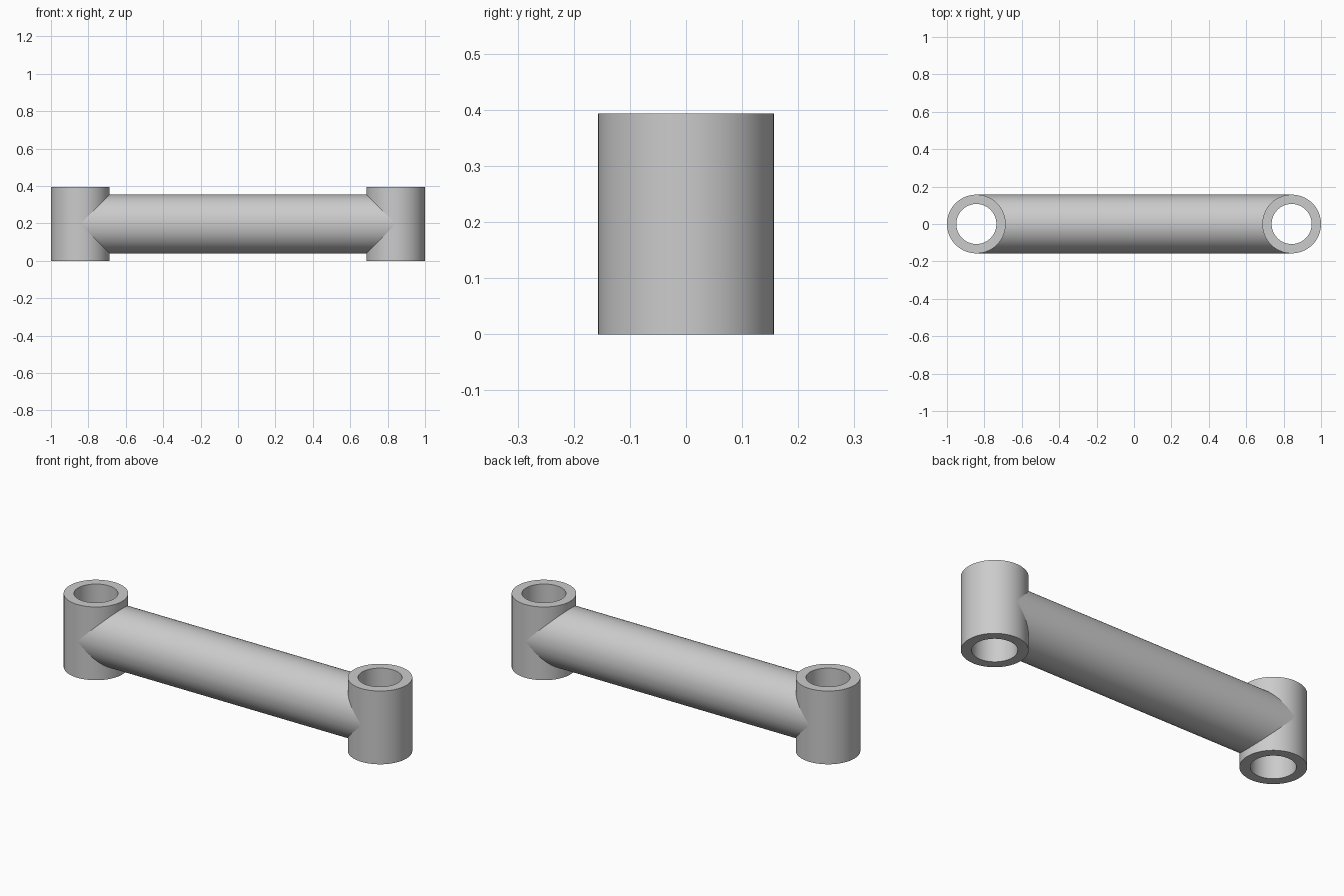
import bpy, bmesh, math

# Remove only the default cube
cube = bpy.data.objects.get("Cube")
if cube:
    bpy.data.objects.remove(cube, do_unlink=True)

SEGMENTS = 96
OUTER, BORE, HEIGHT = 0.157, 0.107, 0.393
CENTRE_X = 1 - OUTER
ROD_Z = HEIGHT / 2

grey = bpy.data.materials.new("plain grey")
grey.use_nodes = True
colour = (0.6, 0.6, 0.6, 1)
grey.diffuse_color = colour
grey.node_tree.nodes["Principled BSDF"].inputs["Base Color"].default_value = colour


def finish(bm, name):
    """Turn the bmesh into a smooth-shaded object with sharp rims."""
    bmesh.ops.recalc_face_normals(bm, faces=bm.faces)
    mesh = bpy.data.meshes.new(name)
    bm.to_mesh(mesh)
    bm.free()
    mesh.materials.append(grey)
    obj = bpy.data.objects.new(name, mesh)
    bpy.context.collection.objects.link(obj)
    bpy.ops.object.select_all(action='DESELECT')
    obj.select_set(True)
    bpy.context.view_layer.objects.active = obj
    bpy.ops.object.shade_smooth_by_angle(angle=math.radians(30))


def bridge(bm, a, b):
    """Join two closed rings of vertices with quads."""
    for i in range(len(a)):
        j = (i + 1) % len(a)
        bm.faces.new((a[i], a[j], b[j], b[i]))


angles = [2 * math.pi * i / SEGMENTS for i in range(SEGMENTS)]

# Upright sleeves: a rectangular wall section revolved about each end axis
for side, name in ((1, "left_sleeve"), (-1, "right_sleeve")):
    bm = bmesh.new()
    section = ((OUTER, 0), (OUTER, HEIGHT), (BORE, HEIGHT), (BORE, 0))
    rings = [[bm.verts.new((side * CENTRE_X + r * math.cos(a), r * math.sin(a), z))
              for a in angles] for r, z in section]
    for k in range(4):
        bridge(bm, rings[k], rings[(k + 1) % 4])
    finish(bm, name)

# Connecting rod: ends coped to the sleeves and seated just inside their walls
seat = OUTER - 0.004
bm = bmesh.new()
ends = []
for side in (1, -1):
    ring = []
    for a in angles:
        y, z = OUTER * math.cos(a), ROD_Z + OUTER * math.sin(a)
        reach = CENTRE_X - math.sqrt(max(0, seat ** 2 - y ** 2))
        ring.append(bm.verts.new((side * reach, y, z)))
    ends.append(ring)
    # Saddle-shaped cap from strips joining points at equal y
    half = SEGMENTS // 2
    for i in range(half):
        quad = (ring[i], ring[i + 1], ring[-i - 1], ring[-i % SEGMENTS])
        bm.faces.new(list(dict.fromkeys(quad)))
bridge(bm, *ends)
finish(bm, "connecting_rod")
